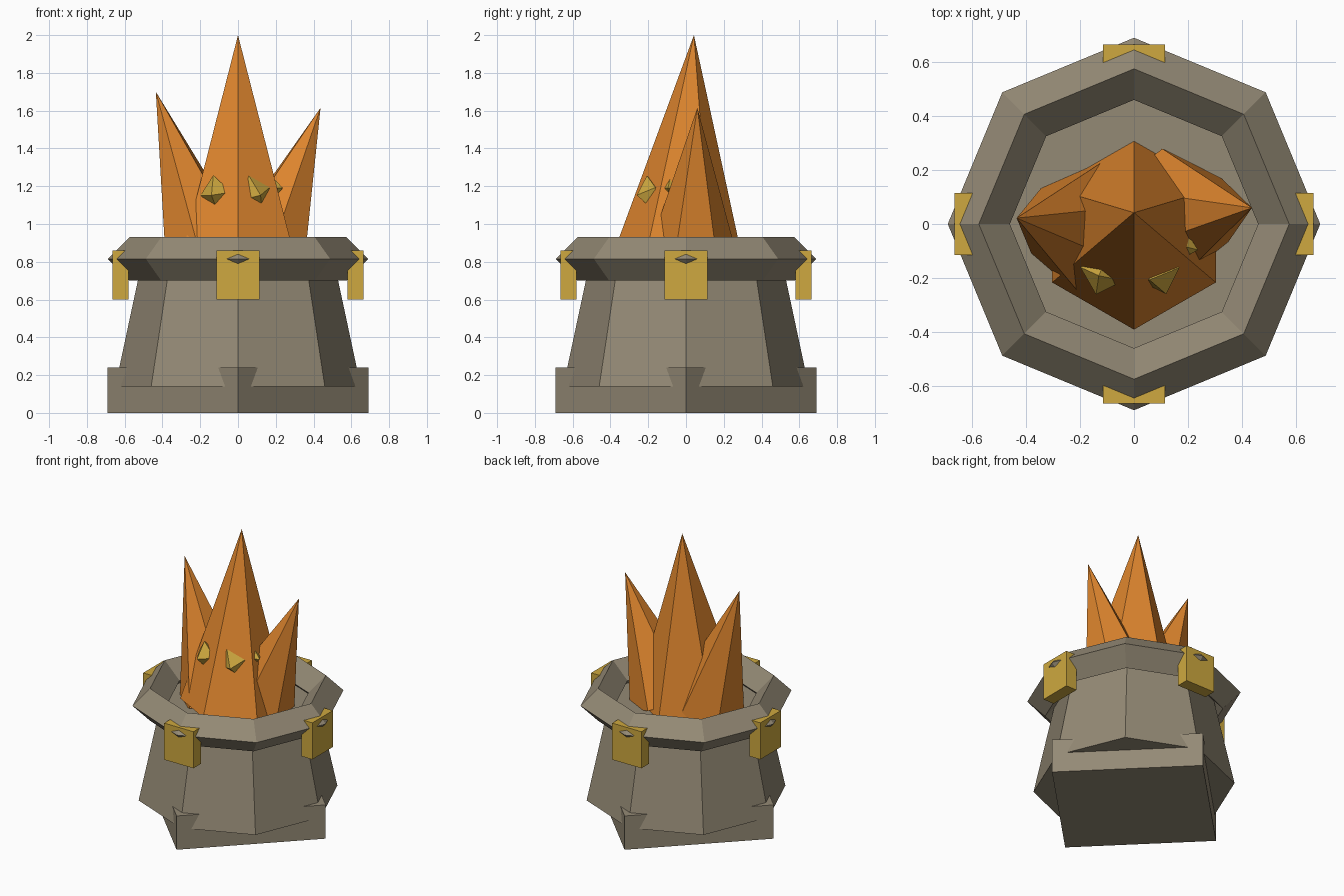
import bpy, bmesh, math
from mathutils import Vector, Euler

if "Cube" in bpy.data.objects:
    bpy.data.objects.remove(bpy.data.objects["Cube"])


def material(name, rgb):
    m = bpy.data.materials.new(name)
    m.diffuse_color = (*rgb, 1)
    m.use_nodes = True
    m.node_tree.nodes["Principled BSDF"].inputs["Base Color"].default_value = m.diffuse_color
    return m


STONE = material("stone", (0.296, 0.253, 0.179))
GOLD = material("gold", (0.62, 0.395, 0.05))
FLAME = material("flame_orange", (0.73, 0.236, 0.027))


def finish(name, mat):
    ob = bpy.context.object
    ob.name = name
    ob.data.materials.append(mat)
    return ob


def cone(name, mat, sides, r1, r2, z0, z1):
    bpy.ops.mesh.primitive_cone_add(vertices=sides, radius1=r1, radius2=r2,
                                    depth=z1 - z0, location=(0, 0, (z0 + z1) / 2))
    return finish(name, mat)


def flame(name, base, tip, radius, spin):
    # six-sided spike leaning from its base centre to its tip
    base, tip = Vector(base), Vector(tip)
    axis = tip - base
    flat = Euler((0, 0, -spin)).to_matrix() @ axis
    rot = Euler((-math.asin(flat.y / flat.length), math.atan2(flat.x, flat.z), spin))
    bpy.ops.mesh.primitive_cone_add(vertices=6, radius1=radius, radius2=0, depth=axis.length,
                                    location=(base + tip) / 2, rotation=rot)
    return finish(name, FLAME)


def ember(name, centre, radii, rot):
    # eight-sided crystal
    bm = bmesh.new()
    for axis in range(3):
        for s in (-1, 1):
            p = Vector((0, 0, 0))
            p[axis] = s * radii[axis]
            bm.verts.new(p)
    bmesh.ops.convex_hull(bm, input=bm.verts)
    bmesh.ops.recalc_face_normals(bm, faces=bm.faces)
    me = bpy.data.meshes.new(name)
    bm.to_mesh(me)
    bm.free()
    ob = bpy.data.objects.new(name, me)
    ob.location, ob.rotation_euler = centre, rot
    me.materials.append(GOLD)
    bpy.context.collection.objects.link(ob)


# Stone pedestal and bowl
cone("base_block", STONE, 4, 0.69, 0.69, 0, 0.24)
cone("bowl_body", STONE, 8, 0.65, 0.513, 0.14, 0.78)
bpy.ops.mesh.primitive_torus_add(major_segments=8, minor_segments=4, major_radius=0.575,
                                 minor_radius=0.115, location=(0, 0, 0.815))
rim = finish("bowl_rim", STONE)
for p in rim.data.polygons:
    p.use_smooth = False

# Gold clasps on the rim
for i in range(4):
    a = i * math.pi / 2
    bpy.ops.mesh.primitive_cube_add(size=1, location=(0.6225 * math.cos(a), 0.6225 * math.sin(a), 0.73),
                                    rotation=(0, 0, a))
    ob = finish(f"rim_clasp_{i + 1}", GOLD)
    ob.scale = (0.085, 0.23, 0.26)

# Flames
flame("flame_middle", (0, -0.042, 0.802), (0, 0.042, 2.0), 0.35, 0)
flame("flame_left", (-0.15, -0.02, 0.793), (-0.435, 0.022, 1.70), 0.256, -0.15)
flame("flame_right", (0.13, 0.03, 0.80), (0.437, 0.06, 1.615), 0.25, 0.1)

# Glowing embers
ember("ember_left", (-0.118, -0.185, 1.16), (0.085, 0.08, 0.10), (0.1, -0.1, -0.3))
ember("ember_right", (0.093, -0.185, 1.16), (0.085, 0.08, 0.105), (0.1, -0.4, 0.3))
ember("ember_side", (0.155, -0.075, 1.19), (0.085, 0.08, 0.09), (0, 0, -0.25))
